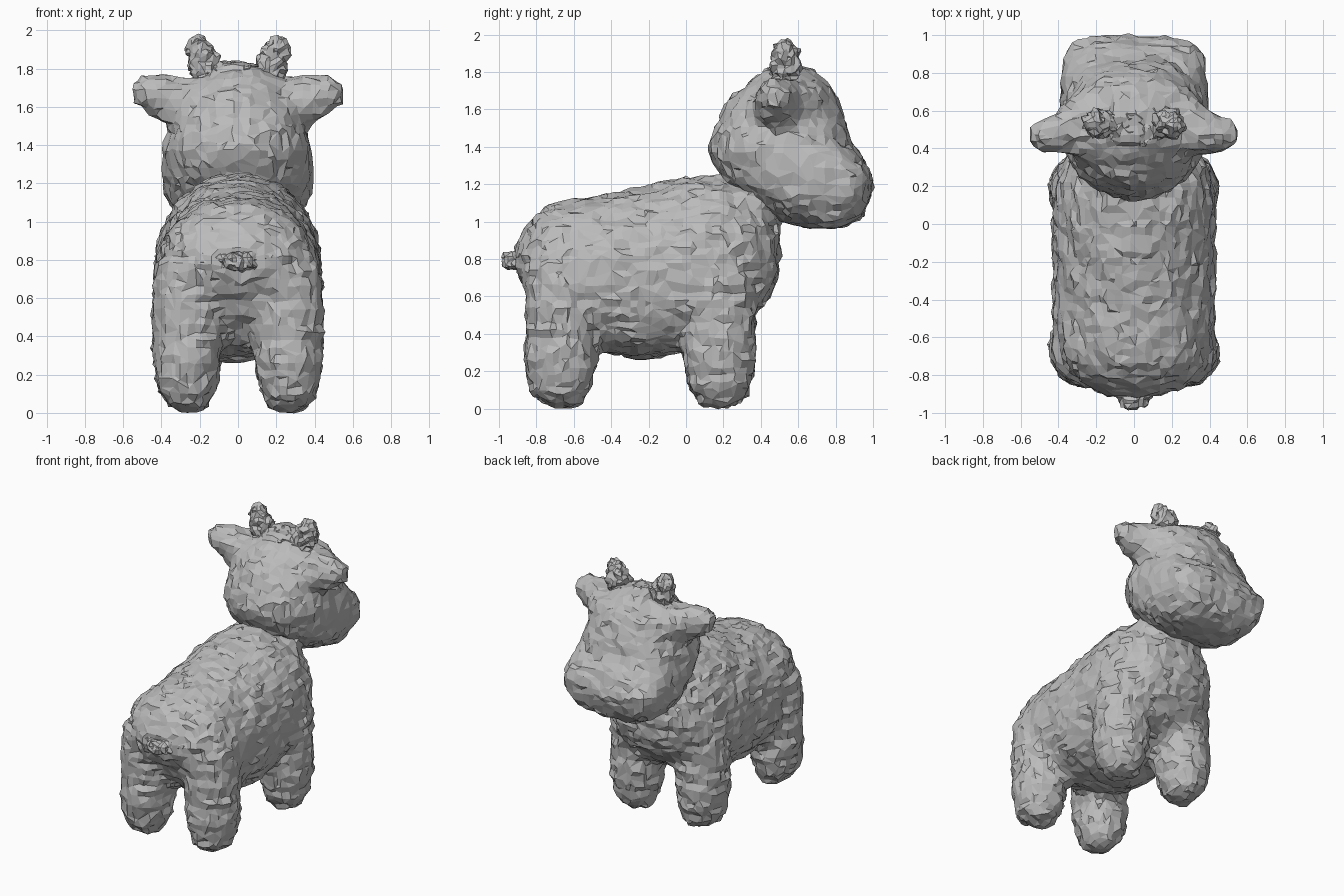
import bpy, bmesh, math, random
from mathutils import Vector, noise

random.seed(4)
if "Cube" in bpy.data.objects:
    bpy.data.objects.remove(bpy.data.objects["Cube"])

grey = bpy.data.materials.new("plush grey")
grey.use_nodes = True
COLOUR = (0.5, 0.5, 0.5, 1)
grey.diffuse_color = COLOUR
grey.node_tree.nodes["Principled BSDF"].inputs["Base Color"].default_value = COLOUR


def signed_pow(v, p):
    return math.copysign(abs(v) ** p, v)


def loft(bm, rings, place, front=2, back=2, sides=32):
    """Skin superellipse rings; front may be one exponent or one per ring."""
    loops = []
    for k, ring in enumerate(rings):
        square = front[k] if isinstance(front, tuple) else front
        loop = []
        for i in range(sides):
            a = math.tau * i / sides
            p = 2 / (square if math.sin(a) > 0 else back)
            loop.append(bm.verts.new(place(signed_pow(math.cos(a), p),
                                           signed_pow(math.sin(a), p), ring)))
        loops.append(loop)
    faces = [bm.faces.new(loops[0][::-1]), bm.faces.new(loops[-1])]
    for lo, hi in zip(loops, loops[1:]):
        for i in range(sides):
            j = (i + 1) % sides
            faces.append(bm.faces.new((lo[i], lo[j], hi[j], hi[i])))
    bmesh.ops.recalc_face_normals(bm, faces=faces)


def along_x(u, v, r):       # ring: x, back, front, bottom, top
    return (r[0], (r[1] + r[2]) / 2 + u * (r[2] - r[1]) / 2,
            (r[3] + r[4]) / 2 + v * (r[4] - r[3]) / 2)


def along_y(u, v, r):       # ring: y, bottom, top, half width
    return (u * r[3], r[0], (r[1] + r[2]) / 2 + v * (r[2] - r[1]) / 2)


def along_z(u, v, r):       # ring: z, back, front, half width, centre x
    cx = r[4] if len(r) > 4 else 0
    return (cx + u * r[3], (r[1] + r[2]) / 2 + v * (r[2] - r[1]) / 2, r[0])


def finish(name, bm, voxel, keep, shake, crease, scale):
    """Fuse the shells, ruffle the pile, then thin to irregular triangles."""
    mesh = bpy.data.meshes.new(name)
    bm.to_mesh(mesh)
    bm.free()
    obj = bpy.data.objects.new(name, mesh)
    bpy.context.collection.objects.link(obj)
    fuse = obj.modifiers.new("fuse", "REMESH")
    fuse.mode, fuse.voxel_size = "VOXEL", voxel
    relax = obj.modifiers.new("relax", "SMOOTH")
    relax.factor, relax.iterations = 0.5, 2
    graph = bpy.context.evaluated_depsgraph_get()
    mesh = bpy.data.meshes.new_from_object(obj.evaluated_get(graph))
    obj.modifiers.clear()
    obj.data = mesh
    mesh.name = name
    normals = [v.normal.copy() for v in mesh.vertices]
    for v, n in zip(mesh.vertices, normals):
        p = Vector(c * s for c, s in zip(v.co, scale))
        v.co += n * (crease * noise.noise(p) + random.uniform(-shake, shake))
        v.co += Vector(random.uniform(-voxel, voxel) for _ in range(3)) * 0.12
        v.co.z = max(v.co.z, 0)
    mesh.materials.clear()
    mesh.materials.append(grey)
    for f in mesh.polygons:
        f.use_smooth = False
        f.material_index = 0
    obj.modifiers.new("thin", "DECIMATE").ratio = keep


def blob(bm, centre, size):
    for v in bmesh.ops.create_icosphere(bm, subdivisions=3, radius=1)["verts"]:
        v.co = Vector(c + s * k for c, s, k in zip(centre, size, v.co))


# Body, neck and four stubby legs fused into one shell
bm = bmesh.new()
loft(bm, [(-0.91, .73, .87, .15), (-0.85, .64, .98, .28), (-0.75, .5, 1.09, .38),
          (-0.6, .36, 1.13, .42), (-0.45, .3, 1.14, .43), (-0.25, .26, 1.19, .43),
          (0, .31, 1.24, .435), (.2, .39, 1.25, .42), (.36, .48, 1.18, .36),
          (.45, .6, 1.06, .27), (.5, .72, .95, .14)], along_y, front=2, back=2.6)
loft(bm, [(.8, .1, .48, .26), (1.0, .14, .51, .27), (1.12, .17, .54, .26),
          (1.18, .2, .56, .24)], along_z)
for side in (1, -1):
    for y in (-0.67, .18):
        loft(bm, [(z, y - d, y + d, w, side * x) for z, d, w, x in
                  ((.005, .06, .06, .26), (.04, .12, .11, .265), (.12, .17, .15, .268),
                   (.25, .195, .175, .268), (.42, .185, .185, .26),
                   (.6, .19, .19, .255), (.75, .18, .185, .255), (.9, .1, .12, .24))],
             along_z, 2.1, 2.1)
finish("body", bm, .04, .6, .008, .018, (7, 7, 20))

# Head: broad squared muzzle, narrower rounded brow, ears flaring from a ridge
bm = bmesh.new()
loft(bm, [(.97, .6, .86, .22), (1.03, .44, .94, .32), (1.12, .3, .98, .37),
          (1.22, .19, 1.0, .39), (1.32, .13, .96, .39), (1.42, .12, .88, .38),
          (1.55, .17, .85, .34), (1.67, .25, .81, .285), (1.76, .35, .74, .21),
          (1.83, .45, .66, .11)], along_z,
     front=(3, 4, 5.5, 5.5, 4, 3, 2.4, 2.2, 2, 2), back=2)
for side in (1, -1):
    loft(bm, [(side * x, b, f, lo, hi) for x, b, f, lo, hi in
              ((.12, .38, .8, 1.56, 1.74), (.24, .36, .75, 1.53, 1.76),
               (.34, .36, .66, 1.51, 1.77), (.42, .37, .59, 1.53, 1.77),
               (.49, .39, .56, 1.57, 1.765), (.545, .41, .53, 1.61, 1.745))], along_x)
finish("head", bm, .045, .6, .008, .015, (6, 6, 9))

# Knobbly horns leaning outward
for side, label in ((1, "left"), (-1, "right")):
    bm = bmesh.new()
    for x, z, r in ((.16, 1.77, .08), (.18, 1.83, .085), (.2, 1.89, .07), (.215, 1.94, .04)):
        blob(bm, (side * x, .53, z), (r, r, r))
    finish(label + "_horn", bm, .022, .5, .01, .025, (22, 22, 22))

# Ruffled forelock between the horns
bm = bmesh.new()
blob(bm, (0, .53, 1.78), (.2, .11, .05))
finish("forelock", bm, .022, .5, .012, .03, (18, 18, 18))

# Tufted tail spread across the rump
bm = bmesh.new()
blob(bm, (0, -0.87, .8), (.2, .05, .06))
blob(bm, (0, -0.93, .79), (.09, .06, .055))
finish("tail", bm, .02, .5, .01, .025, (22, 22, 22))
